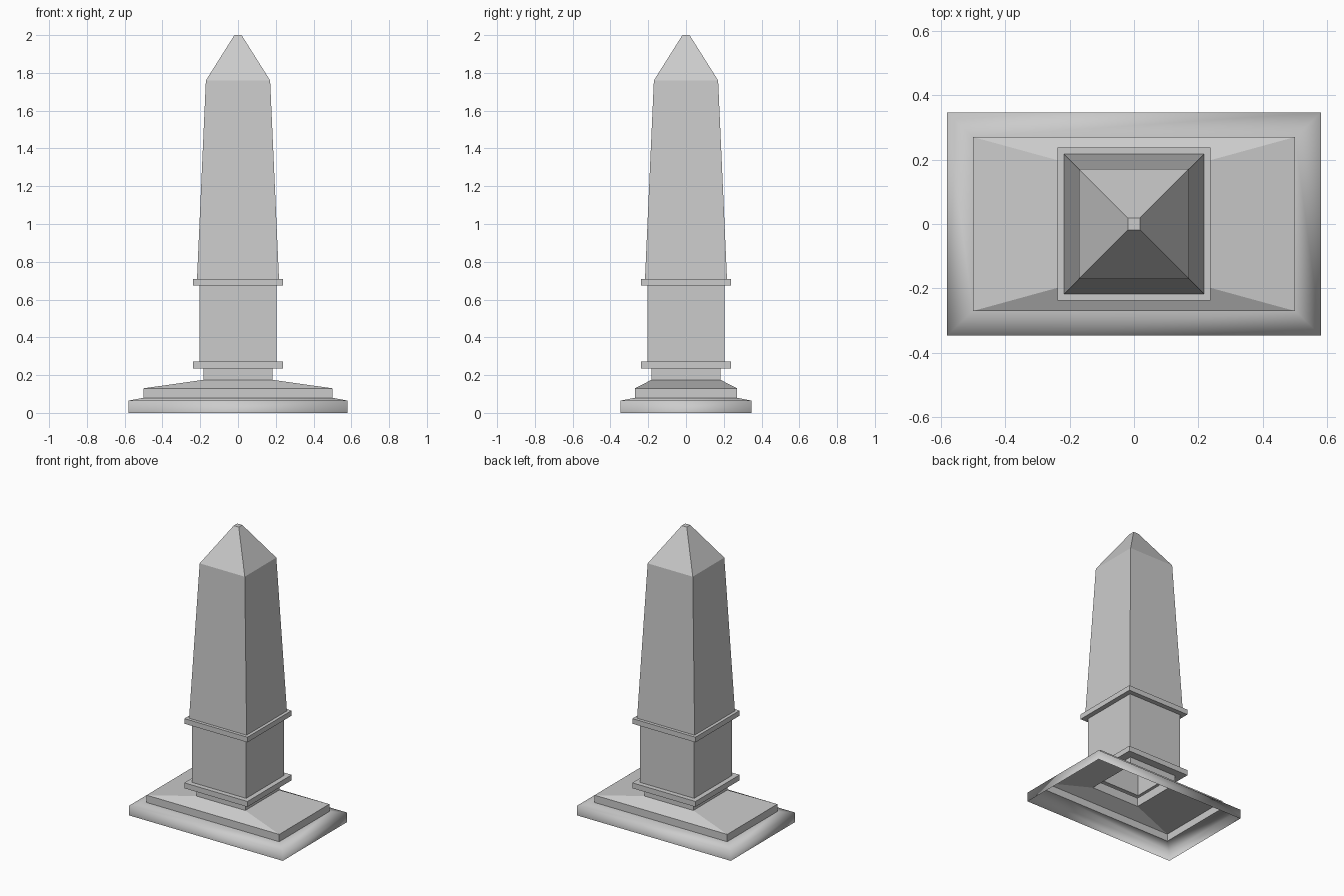
import bpy, bmesh

if "Cube" in bpy.data.objects:
    bpy.data.objects.remove(bpy.data.objects["Cube"])


def shell(name, rings, cap=False, smooth_rings=0):
    """Skin stacked rectangles (half width, half depth, z) into an open shell."""
    bm = bmesh.new()
    loops = [[bm.verts.new((sx * hx, sy * hy, z))
              for sx, sy in ((-1, -1), (1, -1), (1, 1), (-1, 1))]
             for hx, hy, z in rings]
    for k, (lo, hi) in enumerate(zip(loops, loops[1:])):
        for i in range(4):
            j = (i + 1) % 4
            f = bm.faces.new((lo[i], lo[j], hi[j], hi[i]))
            f.smooth = k < smooth_rings
    if cap:
        bm.faces.new(loops[-1])
    me = bpy.data.meshes.new(name)
    bm.to_mesh(me)
    bm.free()
    ob = bpy.data.objects.new(name, me)
    bpy.context.collection.objects.link(ob)
    return ob


def square(profile):
    return [(r, r, z) for r, z in profile]


# Wide stepped plinth, hollow underneath, with soft lower block
shell("plinth", [(0.58, 0.346, 0), (0.58, 0.346, 0.065), (0.50, 0.27, 0.08),
                 (0.50, 0.27, 0.13), (0.183, 0.183, 0.175)], smooth_rings=2)

# Square pedestal: neck, lower band, die, upper band
shell("pedestal", square([(0.183, 0.175), (0.183, 0.235),
                          (0.238, 0.235), (0.238, 0.272),
                          (0.205, 0.272), (0.205, 0.675),
                          (0.238, 0.675), (0.238, 0.71), (0.217, 0.71)]))

# Tapered shaft with pyramid point
shell("shaft", square([(0.217, 0.71), (0.17, 1.76), (0.019, 2.0)]), cap=True)
